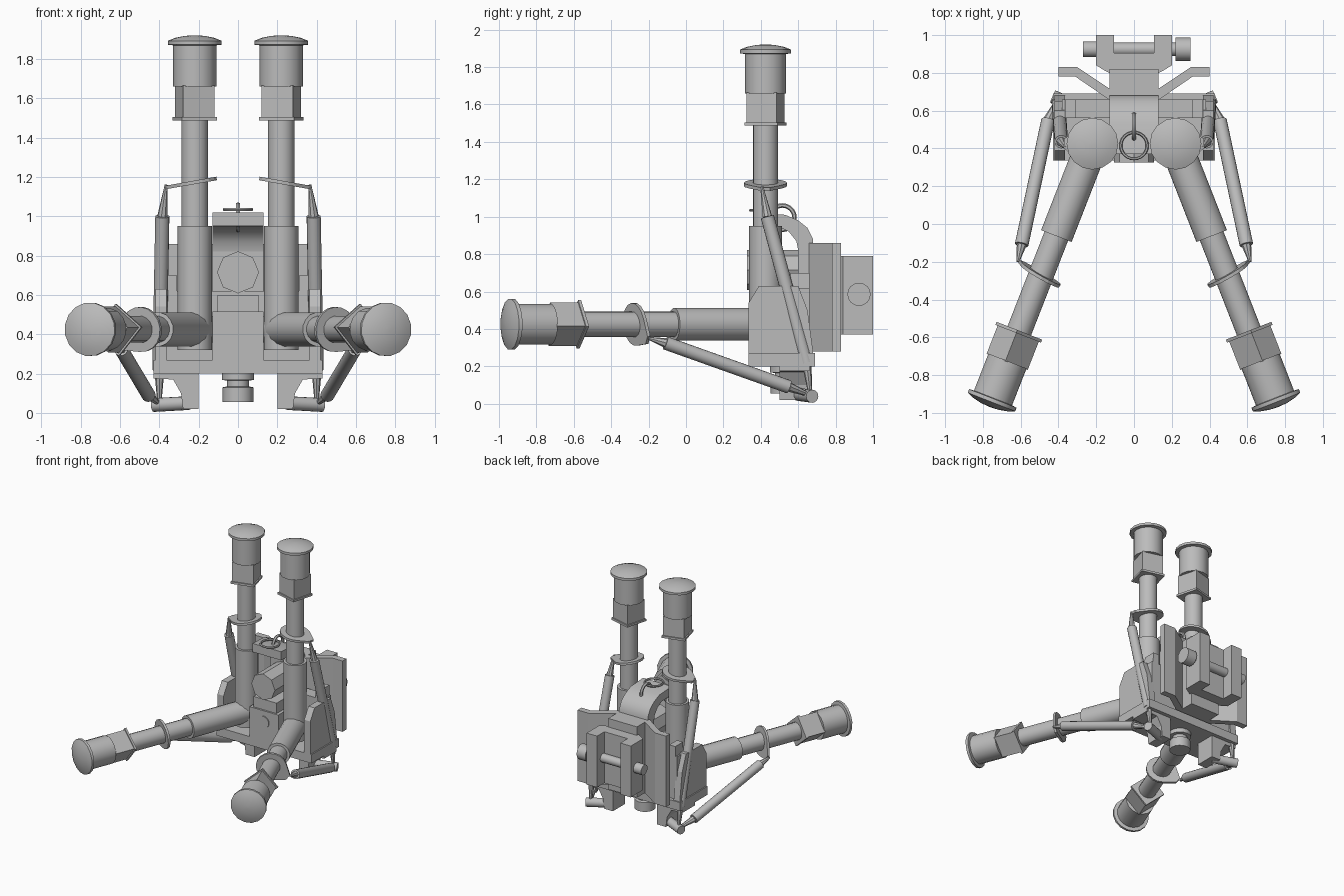
import bpy, bmesh, math
from mathutils import Matrix, Vector

cube = bpy.data.objects.get("Cube")
if cube:
    bpy.data.objects.remove(cube, do_unlink=True)

metal = bpy.data.materials.new("grey metal")
metal.use_nodes = True
GREY = (0.5, 0.5, 0.5, 1)
metal.diffuse_color = GREY
metal.node_tree.nodes["Principled BSDF"].inputs["Base Color"].default_value = GREY

MIRROR = Matrix.Scale(-1, 4, (1, 0, 0))
SIDES = (("left", Matrix()), ("right", MIRROR))


def finish(name, bm, mat=Matrix(), smooth=False):
    bm.transform(mat)
    bmesh.ops.recalc_face_normals(bm, faces=bm.faces)
    me = bpy.data.meshes.new(name)
    bm.to_mesh(me)
    bm.free()
    me.materials.append(metal)
    ob = bpy.data.objects.new(name, me)
    bpy.context.collection.objects.link(ob)
    if smooth:
        bpy.ops.object.select_all(action='DESELECT')
        ob.select_set(True)
        bpy.context.view_layer.objects.active = ob
        bpy.ops.object.shade_smooth_by_angle(angle=math.radians(35))
    return ob


def prism(name, pts, axis, a, b, mat=Matrix(), smooth=False):
    """Extrude a 2D outline along an axis; the outline uses the other two axes in order."""
    bm = bmesh.new()
    verts = []
    for p in pts:
        co = list(p)
        co.insert("xyz".index(axis), a)
        verts.append(bm.verts.new(co))
    face = bm.faces.new(verts)
    new = bmesh.ops.extrude_face_region(bm, geom=[face])["geom"]
    shift = Vector([b - a if c == axis else 0 for c in "xyz"])
    bmesh.ops.translate(bm, vec=shift, verts=[v for v in new if isinstance(v, bmesh.types.BMVert)])
    return finish(name, bm, mat, smooth)


def box(name, x, y, z, mat=Matrix()):
    return prism(name, [(x[0], y[0]), (x[1], y[0]), (x[1], y[1]), (x[0], y[1])], "z", *z, mat)


def lathe(name, profile, mat=Matrix(), n=16):
    """Spin (radius, height) pairs around local z and cap the ends."""
    bm = bmesh.new()
    rings = [[bm.verts.new((r * math.cos(math.tau * i / n), r * math.sin(math.tau * i / n), z))
              for i in range(n)] for r, z in profile]
    for lo, hi in zip(rings, rings[1:]):
        for i in range(n):
            bm.faces.new((lo[i], lo[i - 1], hi[i - 1], hi[i]))
    bm.faces.new(rings[0])
    bm.faces.new(rings[-1])
    return finish(name, bm, mat, True)


def rod(name, p, q, r1, r2=None, mat=Matrix(), n=16):
    p, q = Vector(p), Vector(q)
    turn = (q - p).to_track_quat('Z', 'Y').to_matrix().to_4x4()
    prof = [(r1, 0), (r1 if r2 is None else r2, (q - p).length)]
    return lathe(name, prof, mat @ Matrix.Translation(p) @ turn, n)


def torus(name, major, minor, mat, seg=24, sides=6):
    bm = bmesh.new()
    rings = []
    for i in range(seg):
        a = math.tau * i / seg
        rings.append([])
        for j in range(sides):
            b = math.tau * j / sides
            r = major + minor * math.cos(b)
            rings[-1].append(bm.verts.new((r * math.cos(a), r * math.sin(a), minor * math.sin(b))))
    for i in range(seg):
        for j in range(sides):
            bm.faces.new((rings[i][j], rings[i - 1][j], rings[i - 1][j - 1], rings[i][j - 1]))
    return finish(name, bm, mat, True)


def leg(name, mat):
    """Telescopic leg along local z, measured from its pivot, outer side at +x."""
    lathe(name + "_sleeve", [(.088, -.105), (.088, .525)], mat)
    lathe(name + "_tube", [(.068, .5), (.068, 1.1)], mat)
    lathe(name + "_foot", [(.11, 1.235), (.11, 1.445), (.137, 1.448), (.137, 1.468),
                           (.1, 1.483), (.05, 1.493), (.01, 1.496)], mat)
    # Angular locking block with a thin flange
    roll = mat @ Matrix.Rotation(math.radians(-15), 4, 'Z')
    box(name + "_lock_block", (-.083, .083), (-.083, .083), (1.07, 1.24), roll)
    box(name + "_lock_flange", (-.092, .092), (-.092, .092), (1.063, 1.08), roll)
    # Tilted teardrop collar that holds the spring
    arc = [(.115 * math.cos(math.radians(a)), .115 * math.sin(math.radians(a)))
           for a in range(50, 311, 20)]
    tilt = mat @ Matrix.Translation((0, 0, .748)) @ Matrix.Rotation(math.radians(10), 4, 'Y')
    prism(name + "_collar", arc + [(.15, -.025), (.15, .025)], "z", -.009, .009, tilt)


# Legs, springs and side parts, mirrored
pivot = Matrix.Translation((.22, .425, .425))
along = Vector((.364, -.931, 0)).normalized()
roll = math.radians(35)
outer = Vector((-along.y, along.x, 0)) * math.cos(roll) - Vector((0, 0, math.sin(roll)))
flat = Matrix((outer, along.cross(outer), along)).transposed().to_4x4()

for side, m in SIDES:
    leg(side + "_raised_leg", m @ pivot)
    leg(side + "_lowered_leg", m @ pivot @ flat)

    pin = Vector((.4, .665, .045))
    springs = (("raised", (.385, .435, 1.0), (.4, .645, .22), (.365, .405, 1.16)),
               ("lowered", (.595, -.11, .325), (.455, .55, .09), (.615, -.2, .35)))
    for kind, top, low, hook in springs:
        base = f"{side}_{kind}_spring"
        rod(base, low, top, .036, mat=m)
        rod(base + "_hook", top, hook, .026, .008, m, 8)
        rod(base + "_lower_hook", low, pin, .026, .01, m, 8)
    rod(side + "_spring_pin", (.25, .6, .05), (.43, .675, .04), .035, mat=m)

    prism(side + "_side_plate", [(.335, .2), (.335, .54), (.39, .63), (.6, .63), (.65, .5),
                                 (.69, .2)], "x", .365, .42, m)
    prism(side + "_shoulder", [(.31, .6), (.37, .6), (.365, .7), (.31, .7)], "y", .56, .66, m)
    prism(side + "_lower_arm", [(.2, .02), (.28, .02), (.29, .1), (.33, .17), (.43, .175),
                                (.43, .21), (.2, .21)], "y", .5, .66, m)
    prism(side + "_rear_wing", [(.12, .65), (.31, .78), (.4, .78), (.4, .83), (.3, .83),
                                (.12, .71)], "z", .28, .86, m)

# Body shell
box("base_plate", (-.43, .43), (.335, .69), (.2, .27))
box("back_plate", (-.38, .38), (.56, .66), (.2, .62))
box("centre_block", (-.13, .13), (.335, .66), (.25, .515))
box("knob_support", (-.105, .105), (.35, .66), (.5, .6))
box("neck", (-.13, .13), (.6, .82), (.28, .86))
rod("front_rivet", (0, .34, .425), (0, .328, .425), .048)
rod("front_knob", (0, .62, .715), (0, .325, .715), .107, n=8)
lathe("bottom_screw", [(.078, .055), (.078, .13), (.055, .135), (.055, .165), (.082, .167),
                       (.082, .21)], Matrix.Translation((0, .53, 0)))

# Curved strap arching forward over the neck, with its wire rings
prism("curved_strap", [(.68, .82), (.68, .88), (.65, .94), (.6, .98), (.53, 1.01), (.37, 1.02),
                       (.37, .95), (.5, .945), (.55, .92), (.59, .87), (.6, .82)],
      "x", -.13, .13, smooth=True)
torus("flat_ring", .07, .008, Matrix.Translation((0, .415, 1.035)))
torus("upright_ring", .065, .012, Matrix.Translation((0, .515, .995))
      @ Matrix.Rotation(math.radians(90), 4, 'Y'))

# Rear clamp with a channel and cross bolt
half = [(.105, .905), (.105, 1.0), (.2, 1.0), (.2, .84), (.16, .815), (.13, .8)]
prism("rear_clamp", half + [(-x, y) for x, y in reversed(half)], "z", .37, .79)
rod("clamp_bolt", (-.27, .925, .585), (.3, .925, .585), .035)
rod("clamp_bolt_end", (-.27, .925, .585), (-.19, .925, .585), .042)
rod("clamp_bolt_knob", (.22, .925, .585), (.3, .925, .585), .062)
